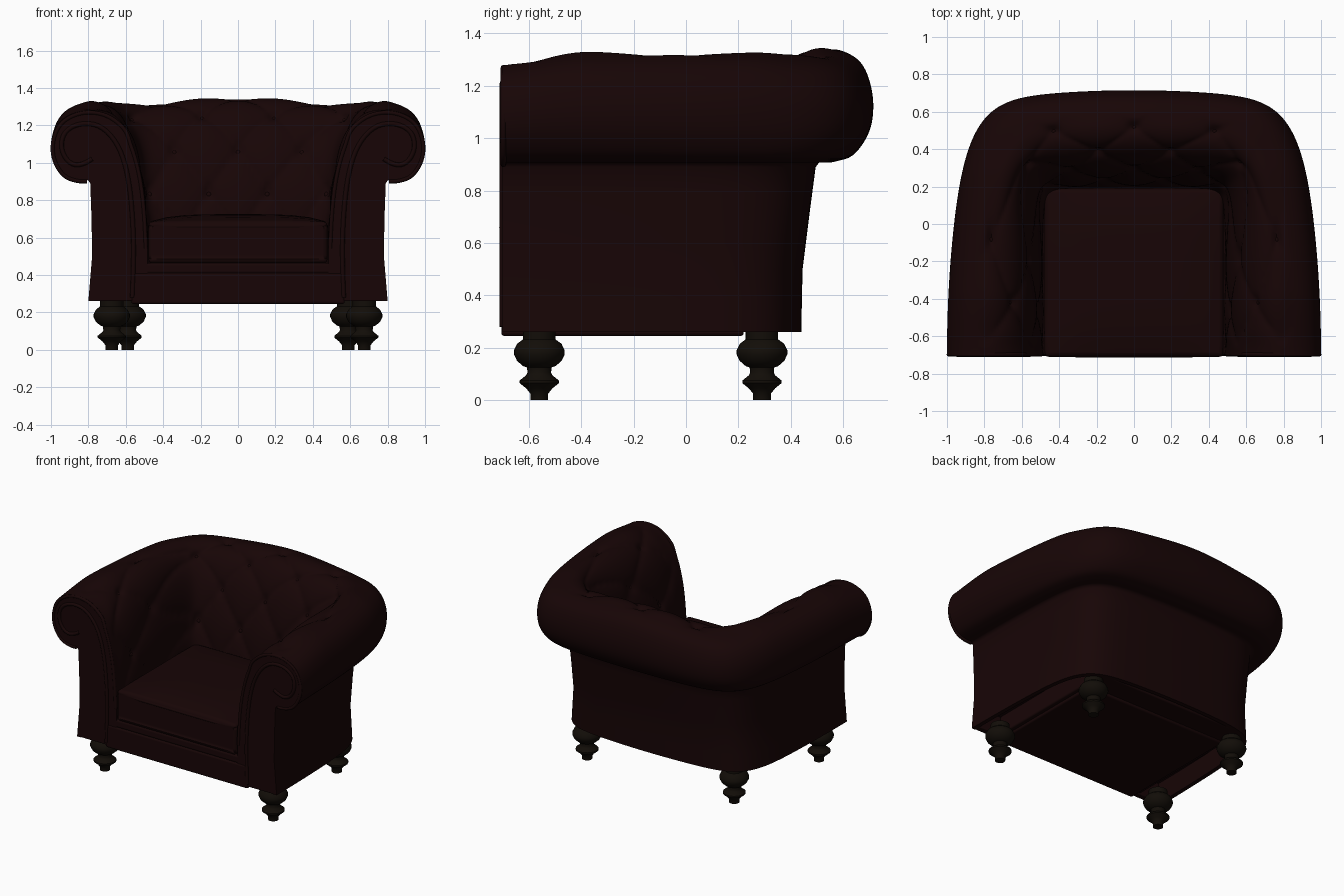
import bpy, bmesh, math
from mathutils import Vector

if "Cube" in bpy.data.objects:
    bpy.data.objects.remove(bpy.data.objects["Cube"])

def material(name, col):
    m = bpy.data.materials.new(name)
    m.diffuse_color = (*col, 1)
    m.use_nodes = True
    m.node_tree.nodes["Principled BSDF"].inputs["Base Color"].default_value = m.diffuse_color
    return m

LEATHER = material("dark_leather", (0.0085, 0.0015, 0.0017))
WOOD = material("dark_wood", (0.006, 0.0041, 0.0024))

def finish(name, bm, mat, angle=40):
    bmesh.ops.recalc_face_normals(bm, faces=bm.faces)
    me = bpy.data.meshes.new(name)
    bm.to_mesh(me)
    bm.free()
    ob = bpy.data.objects.new(name, me)
    bpy.context.collection.objects.link(ob)
    me.materials.append(mat)
    bpy.ops.object.select_all(action='DESELECT')
    ob.select_set(True)
    bpy.context.view_layer.objects.active = ob
    bpy.ops.object.shade_smooth_by_angle(angle=math.radians(angle))
    return ob

def box(name, lo, hi, bevel=0.012, cuts=0, crown=0):
    bm = bmesh.new()
    bmesh.ops.create_cube(bm, size=2)
    if cuts:
        bmesh.ops.subdivide_edges(bm, edges=bm.edges[:], cuts=cuts, use_grid_fill=True)
    for v in bm.verts:
        x, y, z = v.co
        bulge = crown * (1 - x**4) * (1 - y**4) * max(z, 0)
        v.co = [(l + h) / 2 + c * (h - l) / 2 for c, l, h in zip((x, y, z), lo, hi)]
        v.co.z += bulge
    ob = finish(name, bm, LEATHER)
    b = ob.modifiers.new("soft_edges", 'BEVEL')
    b.width, b.segments, b.limit_method = bevel, 3, 'ANGLE'
    b.angle_limit = math.radians(50)
    return ob

def piping(name, pts, radius, cyclic=False):
    cu = bpy.data.curves.new(name, 'CURVE')
    cu.dimensions, cu.bevel_depth, cu.bevel_resolution = '3D', radius, 2
    sp = cu.splines.new('NURBS')
    sp.points.add(len(pts) - 1)
    for p, c in zip(sp.points, pts):
        p.co = (*c, 1)
    sp.order_u, sp.resolution_u = 3, 4
    sp.use_endpoint_u, sp.use_cyclic_u = not cyclic, cyclic
    cu.materials.append(LEATHER)
    bpy.context.collection.objects.link(bpy.data.objects.new(name, cu))

def smooth(a, b, x):
    t = min(1, max(0, (x - a) / (b - a)))
    return t * t * (3 - 2 * t)

# Shell cross-section: arm x, back y, z (outer wall, roll, tufted inside)
PROFILE = [(.76, .41, .40), (.77, .41, .26), (.80, .44, .26), (.78, .445, .5), (.783, .47, .7),
           (.79, .495, .89), (.85, .56, .908), (.93, .64, .935), (.985, .70, 1.02), (1.0, .715, 1.12),
           (.975, .695, 1.22), (.92, .65, 1.285), (.83, .56, 1.32), (.73, .46, 1.31), (.64, .38, 1.25),
           (.57, .31, 1.14), (.52, .25, .95), (.495, .21, .75), (.485, .19, .55), (.485, .19, .40)]
FRONT = -0.70

def section(u):
    i = min(int(u), len(PROFILE) - 2)
    t = u - i
    p = [Vector(PROFILE[min(max(k, 0), len(PROFILE) - 1)]) for k in (i - 1, i, i + 1, i + 2)]
    if i < 5:
        return p[1].lerp(p[2], t)
    return 0.5 * (2 * p[1] + (p[2] - p[0]) * t + (2 * p[0] - 5 * p[1] + 4 * p[2] - p[3]) * t * t
                  + (3 * p[1] - p[0] - 3 * p[2] + p[3]) * t**3)

def shell_point(phi, u):
    # rounded-box plan whose sides bow inward towards the back corners
    ax, by, z = section(u)
    inner = smooth(11.5, 15, u)
    n = 8 + 8 * smooth(13, 17.5, u)
    c, s = math.cos(phi), math.sin(phi)
    r = (abs(c)**n + abs(s)**n) ** (-1 / n)
    X, Y = c * r, s * r
    side_bow = (.05 + .09 * smooth(5, 9, u)) * (1 - inner)
    back_bow = .045 - .03 * inner
    x = ax * X * (1 - side_bow * Y * Y)
    y = FRONT + (by - FRONT) * Y * (1 - back_bow * X * X)
    top = max(0, (z - .9) / .42)
    crown = .022 * smooth(.25, .45, y) * (1 - smooth(0, .6, abs(x)) * 1.6)
    z += top * (crown - .05 * (1 - smooth(FRONT - .1, -.35, y)))
    return Vector((x, y, z))

# Tufting coordinates: s along the sweep, row across it
PITCH = 0.62
ROWS = [(11, -.8), (12.4, 0), (14, 1), (15.4, 2), (16.5, 3), (19, 5)]

def along(phi):
    a = min(phi, math.pi - phi)
    d = math.tan(math.pi / 2 - a) if a > math.pi / 4 else 1 + .95 * (1 - math.tan(a))**1.8
    return math.copysign(d, math.cos(phi))

def row(u):
    for (u0, r0), (u1, r1) in zip(ROWS, ROWS[1:]):
        if u0 <= u <= u1:
            return r0 + (r1 - r0) * (u - u0) / (u1 - u0)
    return -.8

def tuft_depth(s, u):
    r = row(u)
    a, b = s / PITCH + r / 2, s / PITCH - r / 2
    pillow = abs(math.sin(math.pi * a) * math.sin(math.pi * b)) ** .45
    da, db = a - round(a), b - round(b)
    dimple = math.exp(-(da * da + db * db) / .012)
    fade = smooth(11.6, 12.5, u) * (1 - smooth(17, 18.4, u)) * (1 - smooth(1.7, 1.9, abs(s)))
    return fade * (.026 * (1 - pillow) + .02 * dimple - .009)

# Upholstered shell: arms and back in one sweep
us = [0, 1, 2, 2.5, 3, 3.5, 4, 4.5, 5]
us += [5 + k / 4 for k in range(1, 25)] + [11 + k / 7 for k in range(1, 57)]
SEG = 220
bm = bmesh.new()
grid, depth = [], {}
for k in range(SEG + 1):
    phi = math.pi * k / SEG
    ring = []
    for u in us:
        v = bm.verts.new(shell_point(phi, u))
        depth[v] = (along(phi), u)
        ring.append(v)
    grid.append(ring)
for A, B in zip(grid, grid[1:]):
    for j in range(len(us)):
        q = (j + 1) % len(us)
        bm.faces.new((A[j], A[q], B[q], B[j]))
bm.faces.new(grid[0])
bm.faces.new(grid[-1])
bmesh.ops.recalc_face_normals(bm, faces=bm.faces)
bm.normal_update()
for v, (s, u) in depth.items():
    if u > 11:
        v.co -= v.normal * tuft_depth(s, u)

# Buttons sit in the dimples
spots = []
for r in range(4):
    for k in range(-3, 4):
        s = (k + (r % 2) / 2) * PITCH
        if abs(s) < 1.6:
            v = min((w for w in depth if depth[w][1] > 11.5),
                    key=lambda w: (depth[w][0] - s)**2 + (row(depth[w][1]) - r)**2 * .1)
            spots.append((v.co.copy(), v.normal.copy()))
finish("arms_and_back", bm, LEATHER, 50)
bm = bmesh.new()
for co, no in spots:
    m = no.to_track_quat('Z', 'Y').to_matrix().to_4x4()
    m.translation = co
    for w in bmesh.ops.create_uvsphere(bm, u_segments=10, v_segments=6, radius=.014)["verts"]:
        w.co.z *= .5
        w.co = m @ w.co
finish("buttons", bm, LEATHER)

# Seat base, underside, front rail and cushion
box("seat_base", (-.57, -.705, .245), (.57, .22, .41), .012)
box("underside", (-.60, -.65, .262), (.60, .385, .40), .01)
box("seat_rail", (-.55, -.70, .405), (.55, .22, .465), .015)
box("seat_cushion", (-.478, -.71, .462), (.478, .19, .685), .045, 9, .04)
loop = []
for k in range(64):
    c, s = math.cos(k * math.tau / 64), math.sin(k * math.tau / 64)
    r = (abs(c)**12 + abs(s)**12) ** (-1 / 12)
    loop.append((.472 * c * r, -.26 + .443 * s * r, .66))
piping("cushion_piping", loop, .01, True)

# Arm fronts: lower filler, scroll piping and edge piping
SCROLL = [(.565, .28), (.555, .5), (.565, .75), (.59, .95), (.64, 1.1), (.73, 1.2), (.84, 1.215),
          (.93, 1.17), (.95, 1.08), (.91, 1.0), (.84, .98), (.78, 1.02)]
for side, tag in ((1, "right"), (-1, "left")):
    x0, x1 = sorted((side * .56, side * .778))
    box(tag + "_arm_front", (x0, -.70, .26), (x1, -.655, .46), .006)
    piping(tag + "_scroll_piping", [(side * x, -.70, z) for x, z in SCROLL], .012)
    edge = [shell_point(0, 5.5 + k * .5) for k in range(26)]
    piping(tag + "_edge_piping", [(side * (p.x + (.008 if p.x < .6 else -.008)), -.697, p.z - .008)
                                  for p in edge], .011)

# Turned legs
LEG = [(0, 0), (.034, 0), (.034, .025), (.05, .045), (.075, .065), (.075, .075), (.05, .095), (.045, .105),
       (.047, .125), (.062, .13), (.085, .15), (.097, .175), (.097, .19), (.085, .215),
       (.062, .232), (.062, .268), (0, .268)]
for name, x, y in (("front_leg", .675, -.56), ("back_leg", .59, .29)):
    for side, tag in ((1, "right"), (-1, "left")):
        bm = bmesh.new()
        vs = [bm.verts.new((r, 0, z)) for r, z in LEG]
        es = [bm.edges.new(e) for e in zip(vs, vs[1:])]
        bmesh.ops.spin(bm, geom=vs + es, cent=(0, 0, 0), axis=(0, 0, 1), angle=math.tau, steps=28)
        bmesh.ops.remove_doubles(bm, verts=bm.verts, dist=1e-4)
        bmesh.ops.translate(bm, verts=bm.verts, vec=(side * x, y, 0))
        finish(tag + "_" + name, bm, WOOD)
